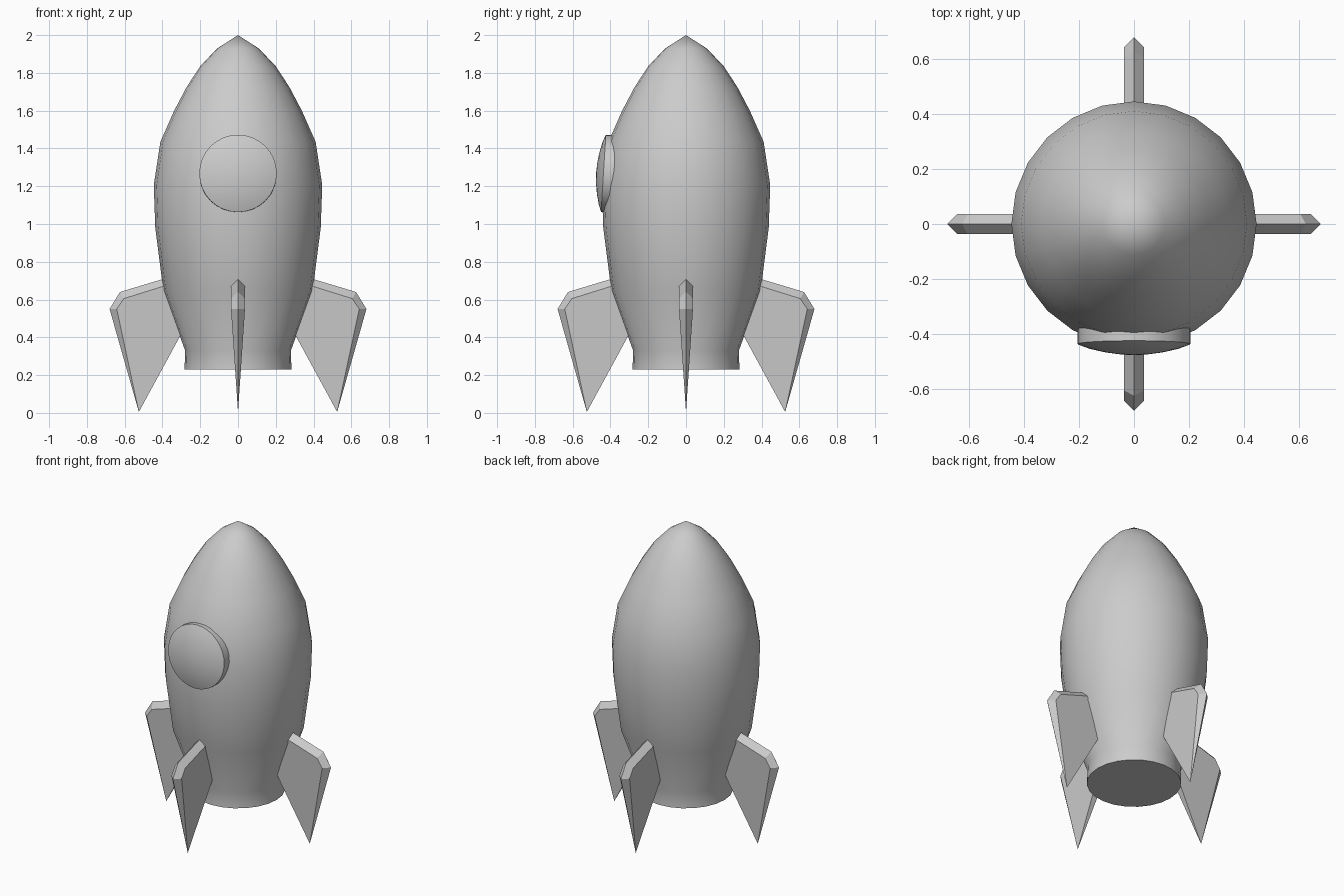
import bpy, bmesh
from math import sin, cos, pi, radians
from mathutils import Matrix

if "Cube" in bpy.data.objects:
    bpy.data.objects.remove(bpy.data.objects["Cube"])


def finish(name, bm, smooth_angle=None, matrix=None):
    bmesh.ops.remove_doubles(bm, verts=bm.verts, dist=1e-5)
    bmesh.ops.recalc_face_normals(bm, faces=bm.faces)
    mesh = bpy.data.meshes.new(name)
    bm.to_mesh(mesh)
    bm.free()
    obj = bpy.data.objects.new(name, mesh)
    bpy.context.collection.objects.link(obj)
    if matrix is not None:
        obj.matrix_world = matrix
    if smooth_angle:
        bpy.ops.object.select_all(action='DESELECT')
        obj.select_set(True)
        bpy.context.view_layer.objects.active = obj
        bpy.ops.object.shade_smooth_by_angle(angle=radians(smooth_angle))
    return obj


def lathe(profile, sides):
    """Spin (radius, height) points around z; zero radius makes a pole."""
    bm = bmesh.new()
    rings = []
    for r, z in profile:
        if r == 0:
            rings.append([bm.verts.new((0, 0, z))] * sides)
        else:
            rings.append([bm.verts.new((r * cos(2 * pi * i / sides), r * sin(2 * pi * i / sides), z))
                          for i in range(sides)])
    for a, b in zip(rings, rings[1:]):
        for i in range(sides):
            j = (i + 1) % sides
            bm.faces.new(list(dict.fromkeys((a[i], a[j], b[j], b[i]))))
    for ring in (rings[0], rings[-1]):
        if ring[0] is not ring[1]:
            bm.faces.new(ring)
    return bm


# Hull: pointed nose, fat middle, short straight collar and flat base
hull = [(0.283, 0.23), (0.28, 0.33), (0.395, 0.645), (0.438, 0.98), (0.446, 1.205),
        (0.411, 1.435), (0.338, 1.60), (0.272, 1.725), (0.2, 1.835), (0.112, 1.928), (0, 2.0)]
finish("hull", lathe(hull, 24), 40)

# Porthole: shallow drum with a domed front, tipped slightly upward
porthole = [(0.205, -0.10), (0.205, 0), (0.165, 0.015), (0.11, 0.028), (0.055, 0.036), (0, 0.039)]
finish("porthole", lathe(porthole, 32), 40,
       Matrix.Translation((0, -0.437, 1.268)) @ Matrix.Rotation(radians(86.5), 4, 'X'))

# Fins: flat sides, ridged top and outer edges, tapering to a sharp foot
T = 0.037
ridge = [(0.30, 0.738), (0.625, 0.64), (0.68, 0.55)]
side = [(0.30, 0.70), (0.605, 0.605), (0.642, 0.55)]
for k, label in enumerate(("right", "back", "left", "front")):
    bm = bmesh.new()
    top = [bm.verts.new((x, 0, z)) for x, z in ridge]
    foot = bm.verts.new((0.525, 0, 0.005))
    roots = []
    for s in (-1, 1):
        edge = [bm.verts.new((x, s * T, z)) for x, z in side]
        root = bm.verts.new((0.25, s * 0.033, 0.51))
        roots.append((edge[0], root))
        for i in range(2):
            bm.faces.new((top[i], top[i + 1], edge[i + 1], edge[i]))
        bm.faces.new((top[2], foot, edge[2]))
        bm.faces.new((*edge, foot, root))
    (a, ra), (b, rb) = roots
    bm.faces.new((ra, rb, foot))
    bm.faces.new((top[0], a, ra, rb, b))
    finish(label + "_fin", bm, None, Matrix.Rotation(k * pi / 2, 4, 'Z'))
